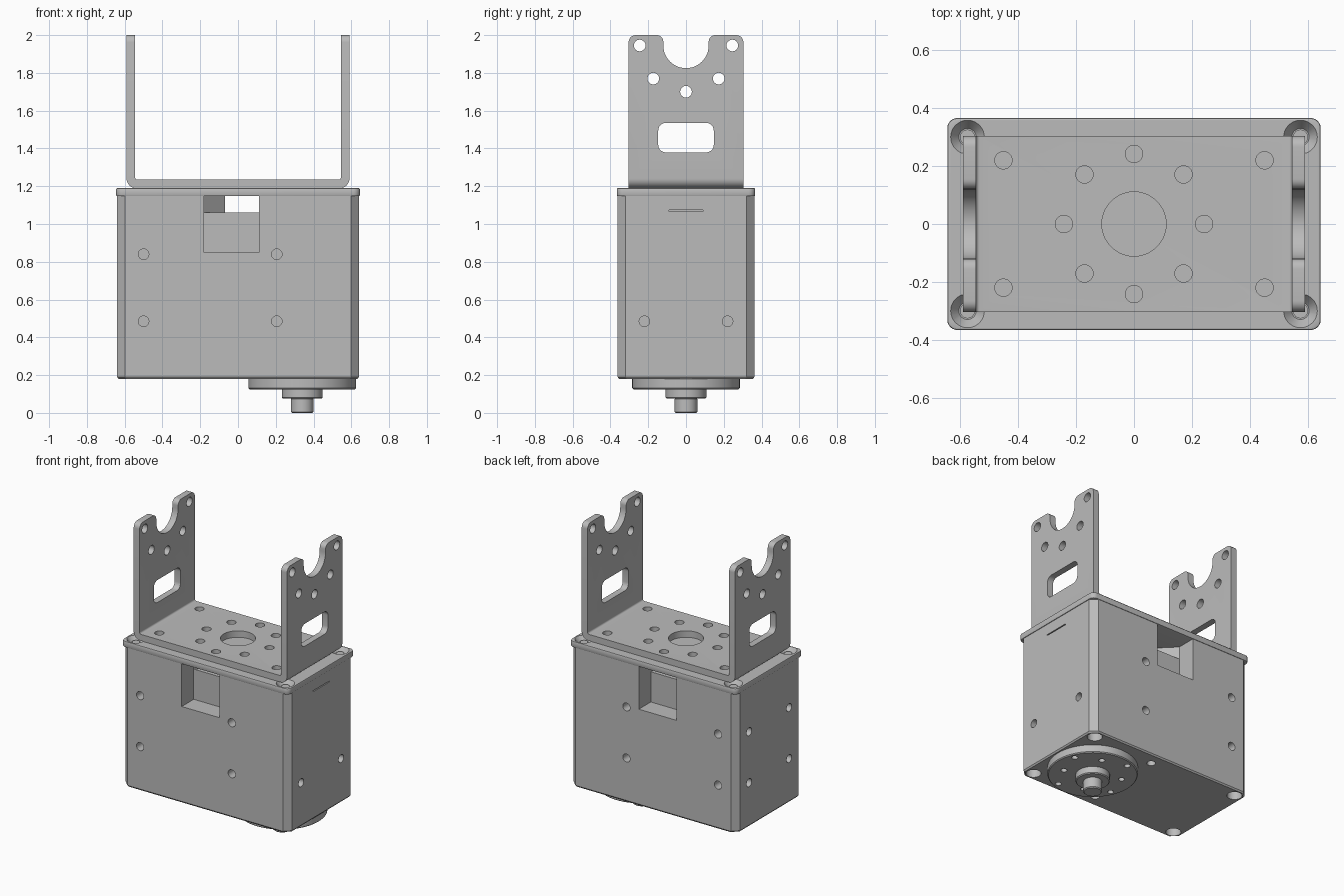
import bpy, bmesh, math
from mathutils import Vector

if "Cube" in bpy.data.objects:
    bpy.data.objects.remove(bpy.data.objects["Cube"])

grey = bpy.data.materials.new("machined grey")
grey.diffuse_color = (0.5, 0.5, 0.5, 1)
grey.use_nodes = True
grey.node_tree.nodes["Principled BSDF"].inputs["Base Color"].default_value = grey.diffuse_color


def arc(cx, cy, r, a0, a1, n=8):
    """Points on a circular arc, angles in degrees."""
    return [(cx + r * math.cos(math.radians(a0 + (a1 - a0) * i / n)),
             cy + r * math.sin(math.radians(a0 + (a1 - a0) * i / n))) for i in range(n + 1)]


def round_rect(cx, cy, hx, hy, r, n=6):
    pts = []
    for sx, sy, a in ((1, 1, 0), (-1, 1, 90), (-1, -1, 180), (1, -1, 270)):
        pts += arc(cx + sx * (hx - r), cy + sy * (hy - r), r, a, a + 90, n)
    return pts


def place(axis, u, v, w):
    """Profile plane coordinates u, v and depth w along the axis."""
    return Vector({"x": (w, u, v), "y": (u, w, v), "z": (u, v, w)}[axis])


def add_loft(bm, axis, rings):
    """Solid through matching rings, each given as (points, depth)."""
    loops = [[bm.verts.new(place(axis, u, v, w)) for u, v in pts] for pts, w in rings]
    faces = [bm.faces.new(loops[0]), bm.faces.new(loops[-1])]
    for a, b in zip(loops, loops[1:]):
        for i in range(len(a)):
            j = (i + 1) % len(a)
            faces.append(bm.faces.new((a[i], a[j], b[j], b[i])))
    bmesh.ops.recalc_face_normals(bm, faces=faces)


def prism(axis, pts, lo, hi):
    return axis, [(pts, lo), (pts, hi)]


def cone(axis, u, v, r0, r1, lo, hi, n=32):
    return axis, [(arc(u, v, r0, 0, 360, n)[:-1], lo), (arc(u, v, r1, 0, 360, n)[:-1], hi)]


def hole(axis, u, v, r, lo, hi, n=24):
    return cone(axis, u, v, r, r, lo, hi, n)


def solid(name, shapes):
    bm = bmesh.new()
    for axis, rings in shapes:
        add_loft(bm, axis, rings)
    me = bpy.data.meshes.new(name)
    bm.to_mesh(me)
    bm.free()
    ob = bpy.data.objects.new(name, me)
    bpy.context.collection.objects.link(ob)
    me.materials.append(grey)
    return ob


def activate(ob):
    bpy.ops.object.select_all(action="DESELECT")
    ob.select_set(True)
    bpy.context.view_layer.objects.active = ob


def bevel(ob, width, segments=1):
    activate(ob)
    m = ob.modifiers.new("edge", "BEVEL")
    m.width, m.segments, m.limit_method, m.angle_limit = width, segments, "ANGLE", math.radians(50)
    bpy.ops.object.modifier_apply(modifier=m.name)


def cut(ob, shapes):
    cutter = solid("cutter", shapes)
    cutter.hide_render = True
    activate(ob)
    m = ob.modifiers.new("cut", "BOOLEAN")
    m.operation, m.solver, m.object = "DIFFERENCE", "EXACT", cutter
    bpy.ops.object.modifier_apply(modifier=m.name)
    bpy.data.objects.remove(cutter, do_unlink=True)


def finish(ob):
    activate(ob)
    bpy.ops.object.shade_smooth_by_angle(angle=math.radians(30))


corners = [(sx * 0.575, sy * 0.3) for sx in (-1, 1) for sy in (-1, 1)]

# Housing: box with chamfered upright edges
X, Y, C = 0.64, 0.362, 0.042
plan = [(X, Y - C), (X - C, Y), (C - X, Y), (-X, Y - C),
        (-X, C - Y), (C - X, -Y), (X - C, -Y), (X, C - Y)]
inset = [(x * 0.988, y * 0.98) for x, y in plan]
housing = solid("housing", [("z", [(inset, 0.18), (plan, 0.19), (plan, 1.15)])])

# Cable windows in front and back, joined by a narrowing passage
for s in (-1, 1):
    lo, hi = sorted((s * 0.23, s * 0.45))
    cut(housing, [prism("y", [(-0.18, 0.85), (0.11, 0.85), (0.11, 1.2), (-0.18, 1.2)], lo, hi)])
passage = [(0.11, -0.25), (0.11, 0.25), (-0.18, 0.25), (-0.18, 0.23),
           (-0.07, 0.12), (-0.07, -0.12), (-0.18, -0.23), (-0.18, -0.25)]
cut(housing, [prism("z", passage, 1.06, 1.2)])

# Mounting holes on the sides and underside, and a thin slit on the right
drill = []
for x in (-0.5, 0.205):
    for z in (0.485, 0.84):
        drill += [hole("y", x, z, 0.028, -0.45, -0.28), hole("y", x, z, 0.028, 0.28, 0.45)]
for y in (-0.22, 0.22):
    drill += [hole("x", y, 0.485, 0.028, 0.56, 0.7)]
    drill += [hole("x", y, z, 0.028, -0.7, -0.56) for z in (0.485, 0.84)]
    drill.append(hole("z", 0.09, y * 1.25, 0.028, 0.1, 0.26))
drill += [hole("z", x, y, 0.048, 0.1, 0.3) for x, y in corners]
drill.append(prism("x", [(-0.09, 1.067), (0.09, 1.067), (0.09, 1.074), (-0.09, 1.074)], 0.62, 0.7))
cut(housing, drill)
finish(housing)

# Cover plate with countersunk corner holes
cover = solid("cover_plate", [prism("z", round_rect(0, 0, 0.645, 0.366, 0.035), 1.147, 1.19)])
bevel(cover, 0.006, 2)
cut(cover, [cone("z", x, y, 0.03, 0.062, 1.152, 1.195) for x, y in corners])
finish(cover)
for x, y in corners:
    screw = solid("cover_screw", [hole("z", x, y, 0.026, 1.15, 1.17)])
    finish(screw)

# Bracket: folded U profile carried along y
W, T, Z0 = 0.59, 0.045, 1.19
u = [(-W, 2.03)] + arc(-W + 0.05, Z0 + 0.05, 0.05, 180, 270)
u += arc(W - 0.05, Z0 + 0.05, 0.05, 270, 360) + [(W, 2.03), (W - T, 2.03)]
u += arc(W - T - 0.012, Z0 + T + 0.012, 0.012, 360, 270, 4)
u += arc(-W + T + 0.012, Z0 + T + 0.012, 0.012, 270, 180, 4) + [(-W + T, 2.03)]
bracket = solid("u_bracket", [prism("y", u, -0.304, 0.304)])

# Trim the arm tops to rounded ears with a round notch
half = [(-0.33, 1.962)] + arc(-0.266, 1.962, 0.038, 180, 90)
half += arc(-0.155, 1.965, 0.035, 90, 0, 6) + arc(0, 1.945, 0.12, 180, 270, 14)
ears = [(-0.33, 2.1)] + half + [(-y, z) for y, z in reversed(half[:-1])] + [(0.33, 2.1)]
cut(bracket, [prism("x", ears, -0.7, 0.7)])

# Arm holes and slots
arm = [prism("x", round_rect(0, 1.457, 0.147, 0.078, 0.04), -0.7, 0.7)]
for y, z in ((-0.245, 1.945), (0.245, 1.945), (-0.173, 1.77), (0.173, 1.77), (0, 1.70)):
    arm.append(hole("x", y, z, 0.031, -0.7, 0.7))
cut(bracket, arm)

# Base holes: central bore, ring of eight, four corners
base = [hole("z", 0, 0, 0.111, 1.1, 1.3, 40)]
for i in range(8):
    a = math.radians(45 * i)
    base.append(hole("z", 0.242 * math.cos(a), 0.242 * math.sin(a), 0.03, 1.1, 1.3))
base += [hole("z", sx * 0.451, sy * 0.22, 0.03, 1.1, 1.3) for sx in (-1, 1) for sy in (-1, 1)]
cut(bracket, base)
finish(bracket)

# Output horn: flange, hub and shaft under the housing
H = 0.34
flange = solid("horn_flange", [hole("z", H, 0, 0.285, 0.125, 0.185, 64)])
bevel(flange, 0.006)
ring = []
for i in range(8):
    a = math.radians(45 * i + 22.5)
    r = (0.245, 0.19)[i % 2]
    ring.append(hole("z", H + r * math.cos(a), r * math.sin(a), 0.02, 0.1, 0.17, 16))
cut(flange, ring)
finish(flange)
for name, r, lo, hi in (("horn_hub", 0.108, 0.075, 0.13), ("horn_shaft", 0.06, 0.0, 0.08)):
    part = solid(name, [hole("z", H, 0, r, lo, hi, 40)])
    bevel(part, 0.006)
    finish(part)
